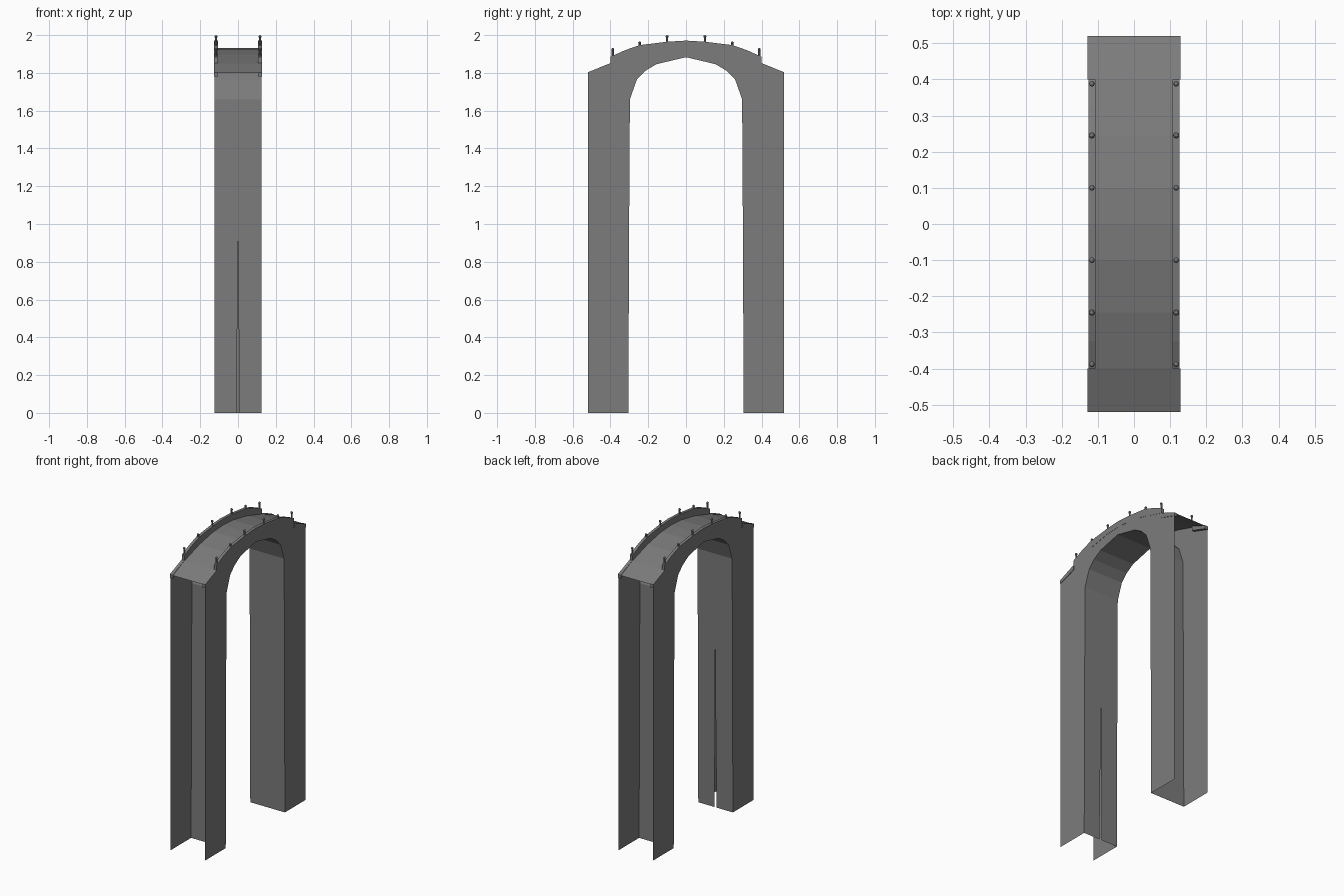
import bpy, bmesh

if "Cube" in bpy.data.objects:
    bpy.data.objects.remove(bpy.data.objects["Cube"])

stone = bpy.data.materials.new("grey stone")
stone.diffuse_color = (0.2, 0.2, 0.2, 1)
stone.use_nodes = True
stone.node_tree.nodes["Principled BSDF"].inputs["Base Color"].default_value = stone.diffuse_color

XW, XI, XK = 0.125, 0.107, 0.128      # wall plane, parapet inside, kerb outside

# half profiles as (y, z)
intrados = [(0.305, 0), (0.303, 0.55), (0.3, 1.19), (0.297, 1.66), (0.26, 1.765),
            (0.216, 1.81), (0.157, 1.846), (0, 1.883)]
parapet = [(0.4, 1.885), (0.323, 1.92), (0.245, 1.947), (0.1, 1.965), (0, 1.971)]
deck = [(0.52, 1.80), (0.4, 1.85), (0.245, 1.898), (0.1, 1.926), (0, 1.931)]


def full(half):
    """Mirror a half profile that ends on y = 0."""
    return [(-y, z) for y, z in half] + [p for p in reversed(half[:-1])]


def make(name, polys):
    bm = bmesh.new()
    for poly in polys:
        bm.faces.new([bm.verts.new(p) for p in poly])
    bmesh.ops.remove_doubles(bm, verts=bm.verts, dist=1e-5)
    bmesh.ops.recalc_face_normals(bm, faces=bm.faces)
    me = bpy.data.meshes.new(name)
    bm.to_mesh(me)
    bm.free()
    me.materials.append(stone)
    ob = bpy.data.objects.new(name, me)
    bpy.context.collection.objects.link(ob)
    return ob


def strip(path, x0, x1):
    return [[(x0, *a), (x1, *a), (x1, *b), (x0, *b)] for a, b in zip(path, path[1:])]


def slab(outline, x0, x1):
    n = len(outline)
    loop = outline + outline[:1]
    return [[(x, *p) for p in outline] for x in (x0, x1)] + strip(loop, x0, x1)


# Arch underside with the curved part shared by both piers
make("arch_underside", strip(full(intrados[2:]), -XW, XW))

# Solid inner pier wall at the back
make("back_pier_wall", strip(intrados[:3], -XW, XW))

# Front inner pier wall with a narrow tapering slit
slit = [(0.008, 0), (0.003, 0.55), (0, 1.19)]
polys = []
for s in (-1, 1):
    for i in range(2):
        (w0, _), (w1, _) = slit[i], slit[i + 1]
        (y0, z0), (y1, z1) = intrados[i], intrados[i + 1]
        polys.append([(s * w0, -y0, z0), (s * XW, -y0, z0),
                      (s * XW, -y1, z1), (s * w1, -y1, z1)])
make("front_pier_wall", polys)

# Road deck between the parapets
make("deck", strip(full(deck), -XI, XI))

# Side walls, parapets, kerbs and posts on both sides
top_half = [(0.52, 0), (0.52, 1.78), (0.4, 1.82)] + parapet
for s, side in ((-1, "left"), (1, "right")):
    outline = full(top_half) + list(reversed(full(intrados)))
    make(side + "_side_wall", [[(s * XW, *p) for p in outline]])
    band = full(parapet) + [(y, z) for y, z in reversed(full(deck[1:]))]
    make(side + "_parapet", slab(band, s * XI, s * (XW + 0.001)))
    for e, end in ((-1, "front"), (1, "back")):
        k = [(0.4, 1.82), (0.52, 1.78), (0.52, 1.803), (0.4, 1.852)]
        make(f"{side}_{end}_kerb", slab([(e * y, z) for y, z in k], s * XI, s * XK))
        for y, z0, z1 in ((0.1, 1.955, 2.0), (0.245, 1.935, 1.967), (0.388, 1.87, 1.932)):
            r = 0.008
            bpy.ops.mesh.primitive_cylinder_add(
                vertices=8, radius=0.0055, depth=z1 - r - z0,
                location=(s * 0.1165, e * y, (z0 + z1 - r) / 2))
            bpy.context.object.name = f"{side}_post"
            bpy.context.object.data.materials.append(stone)
            bpy.ops.mesh.primitive_uv_sphere_add(
                segments=8, ring_count=6, radius=r, location=(s * 0.1165, e * y, z1 - r))
            bpy.context.object.name = f"{side}_post_ball"
            bpy.context.object.data.materials.append(stone)
